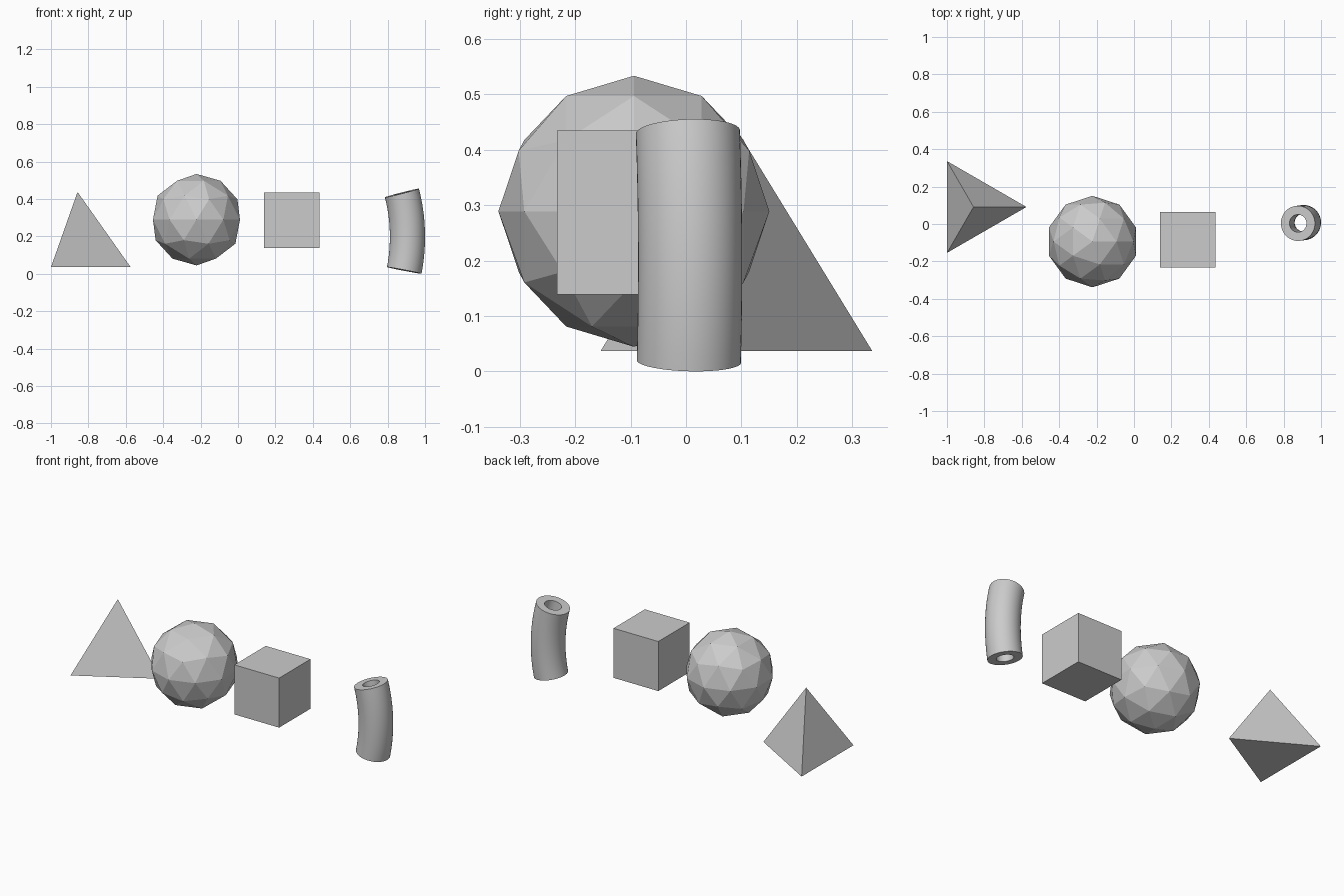
import bpy, bmesh, math
from mathutils import Vector, Matrix

if "Cube" in bpy.data.objects:
    bpy.data.objects.remove(bpy.data.objects["Cube"])


def finish(bm, name):
    bmesh.ops.recalc_face_normals(bm, faces=bm.faces)
    mesh = bpy.data.meshes.new(name)
    bm.to_mesh(mesh)
    bm.free()
    obj = bpy.data.objects.new(name, mesh)
    bpy.context.collection.objects.link(obj)
    return obj


# tetrahedron: a three-sided cone with one corner towards +x
bm = bmesh.new()
edge = 0.49
height = edge * math.sqrt(2 / 3)
bmesh.ops.create_cone(bm, cap_ends=True, segments=3, radius1=edge / math.sqrt(3),
                      radius2=0, depth=height)
# turn so that a base corner points along +x
base = min(bm.verts, key=lambda v: (round(v.co.z, 4), -v.co.x))
turn = Matrix.Rotation(-math.atan2(base.co.y, base.co.x), 4, 'Z')
bmesh.ops.transform(bm, matrix=Matrix.Translation((-0.858, 0.091, 0.037 + height / 2)) @ turn,
                    verts=bm.verts)
bmesh.ops.remove_doubles(bm, verts=bm.verts, dist=1e-4)
finish(bm, "tetrahedron")

# faceted ball
bm = bmesh.new()
bmesh.ops.create_icosphere(bm, subdivisions=2, radius=0.2445,
                           matrix=Matrix.Translation((-0.222, -0.094, 0.289)))
finish(bm, "faceted_ball")

# cube
bm = bmesh.new()
bmesh.ops.create_cube(bm, size=0.296, matrix=Matrix.Translation((0.287, -0.085, 0.287)))
finish(bm, "cube")

# bent tube: outer and inner circles swept along a shallow arc
SIDES, STEPS = 64, 16
OUTER, INNER, BEND = 0.094, 0.047, 0.938
crown = Vector((0.906, 0.0075, 0.197))
yaw = math.radians(8)
out = Vector((math.cos(yaw), math.sin(yaw), 0))
side = Vector((-math.sin(yaw), math.cos(yaw), 0))
up = Vector((0, 0, 1))


def ring(bm, phi, radius):
    radial = out * math.cos(phi) + up * math.sin(phi)
    centre = crown + BEND * (radial - out)
    return [bm.verts.new(centre + radius * (radial * math.cos(a) + side * math.sin(a)))
            for a in (math.tau * i / SIDES for i in range(SIDES))]


def bridge(bm, a, b):
    for i in range(SIDES):
        j = (i + 1) % SIDES
        bm.faces.new((a[i], a[j], b[j], b[i]))


bm = bmesh.new()
angles = [math.radians(-11 + 25.5 * i / STEPS) for i in range(STEPS + 1)]
loops = [ring(bm, p, OUTER) for p in angles] + [ring(bm, p, INNER) for p in reversed(angles)]
for a, b in zip(loops, loops[1:] + loops[:1]):
    bridge(bm, a, b)
tube = finish(bm, "bent_tube")
bpy.context.view_layer.objects.active = tube
tube.select_set(True)
bpy.ops.object.shade_smooth_by_angle(angle=math.radians(30))
